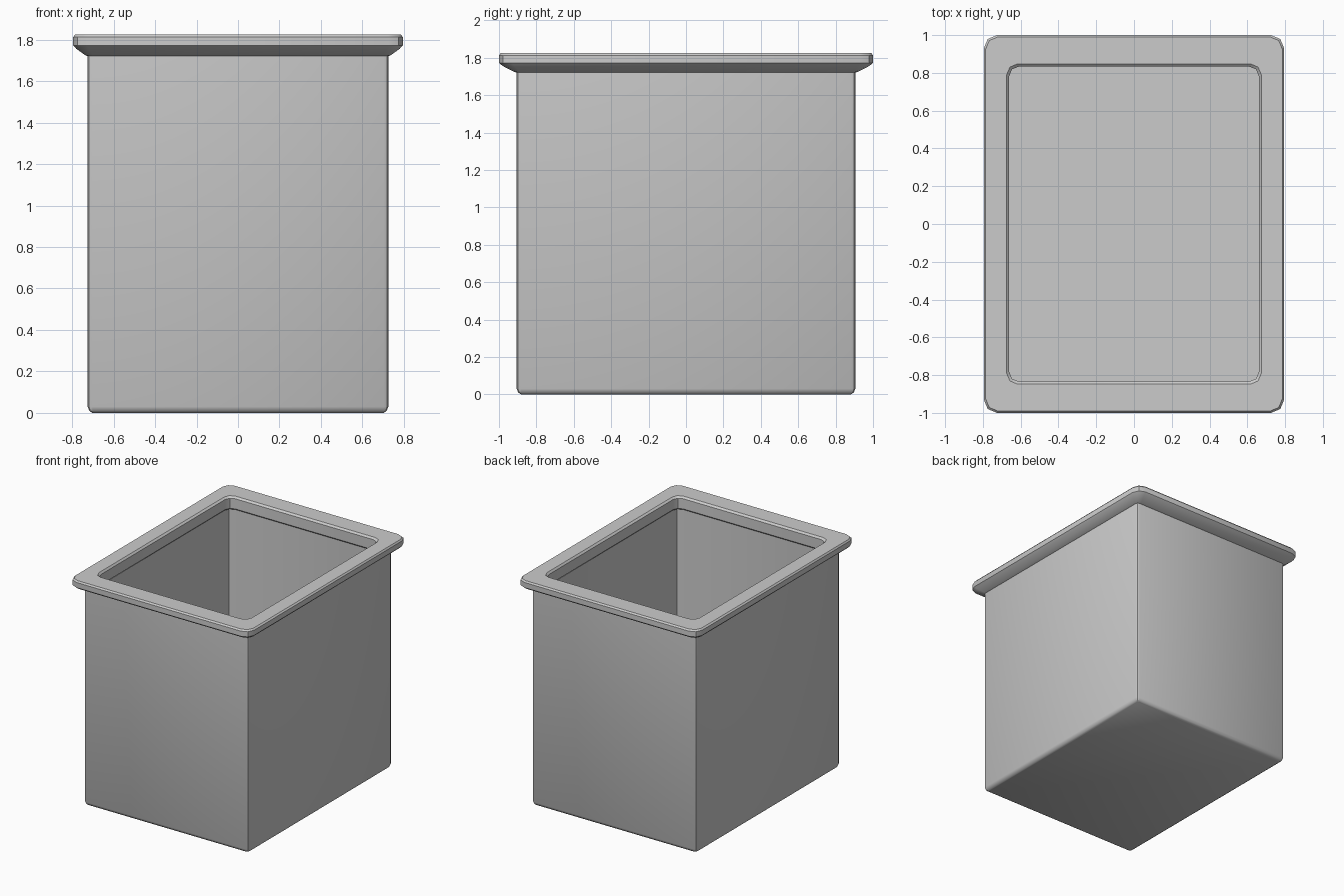
import bpy, bmesh, math

if "Cube" in bpy.data.objects:
    bpy.data.objects.remove(bpy.data.objects["Cube"])


def ring_points(hx, hy, r, z, seg=2):
    """Rounded rectangle outline, counter-clockwise."""
    pts = []
    for q, (sx, sy) in enumerate([(1, 1), (-1, 1), (-1, -1), (1, -1)]):
        for i in range(seg + 1):
            a = math.radians(90 * (q + i / seg))
            pts.append((sx * (hx - r) + r * math.cos(a),
                        sy * (hy - r) + r * math.sin(a), z))
    return pts


def loft(name, rings, closed=False):
    """Bridge rounded rectangles; cap the ends or join them into a loop."""
    bm = bmesh.new()
    loops = [[bm.verts.new(p) for p in ring_points(*r)] for r in rings]
    pairs = list(zip(loops, loops[1:]))
    if closed:
        pairs.append((loops[-1], loops[0]))
    for a, b in pairs:
        for i in range(len(a)):
            j = (i + 1) % len(a)
            bm.faces.new((a[i], a[j], b[j], b[i]))
    if not closed:
        bm.faces.new(loops[0])
        bm.faces.new(loops[-1])
    bmesh.ops.recalc_face_normals(bm, faces=bm.faces)
    mesh = bpy.data.meshes.new(name)
    bm.to_mesh(mesh)
    bm.free()
    obj = bpy.data.objects.new(name, mesh)
    bpy.context.collection.objects.link(obj)
    bpy.ops.object.select_all(action='DESELECT')
    obj.select_set(True)
    bpy.context.view_layer.objects.active = obj
    bpy.ops.object.shade_smooth_by_angle(angle=math.radians(35))
    return obj


# Open box: outer wall, top edge, inner wall, floor (half x, half y, radius, z)
loft("bin_body", [
    (0.702, 0.882, 0.012, 0.0),
    (0.717, 0.897, 0.018, 0.010),
    (0.725, 0.905, 0.022, 0.030),
    (0.725, 0.905, 0.022, 1.76),
    (0.678, 0.856, 0.006, 1.76),
    (0.678, 0.856, 0.006, 0.05),
])

# Overhanging rim: flared underside, short lip, chamfered top edges
loft("bin_rim", [
    (0.672, 0.846, 0.055, 1.718),
    (0.715, 0.895, 0.025, 1.718),
    (0.735, 0.918, 0.035, 1.724),
    (0.780, 0.980, 0.060, 1.756),
    (0.795, 1.000, 0.070, 1.772),
    (0.795, 1.000, 0.070, 1.813),
    (0.785, 0.990, 0.064, 1.825),
    (0.674, 0.848, 0.058, 1.825),
    (0.661, 0.834, 0.052, 1.811),
    (0.661, 0.834, 0.052, 1.73),
], closed=True)
